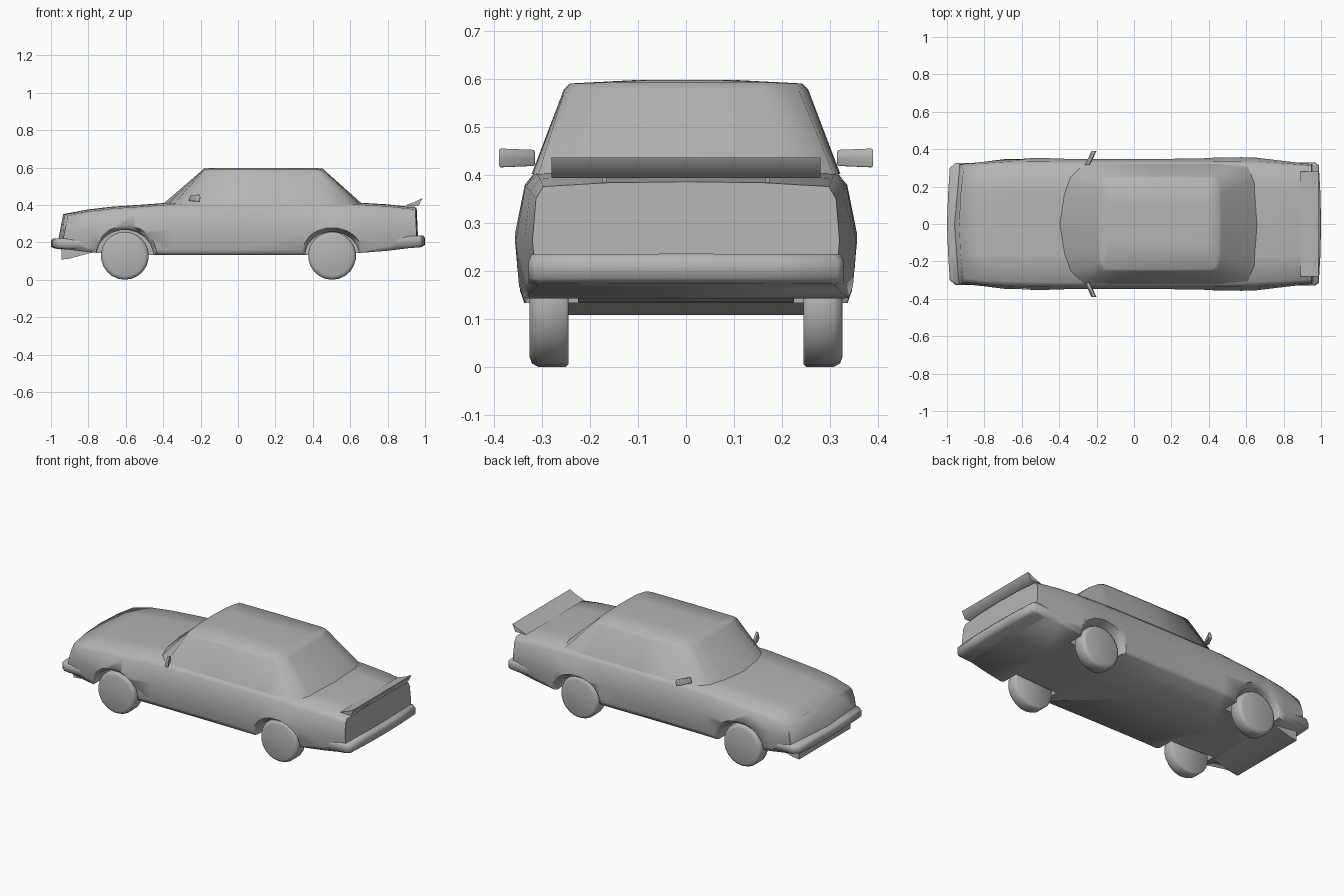
import bpy, bmesh, math

if "Cube" in bpy.data.objects:
    bpy.data.objects.remove(bpy.data.objects["Cube"])

# One mid-grey paint for the whole car
paint = bpy.data.materials.new("grey_paint")
paint.diffuse_color = (.46, .46, .46, 1)
paint.use_nodes = True
paint.node_tree.nodes["Principled BSDF"].inputs["Base Color"].default_value = paint.diffuse_color


def finish(name, bm, angle=30):
    bmesh.ops.recalc_face_normals(bm, faces=bm.faces)
    me = bpy.data.meshes.new(name)
    bm.to_mesh(me)
    bm.free()
    me.materials.append(paint)
    ob = bpy.data.objects.new(name, me)
    bpy.context.collection.objects.link(ob)
    shade(ob, angle)
    return ob


def shade(ob, angle=30):
    bpy.ops.object.select_all(action='DESELECT')
    ob.select_set(True)
    bpy.context.view_layer.objects.active = ob
    bpy.ops.object.shade_smooth_by_angle(angle=math.radians(angle))


def loft(name, halves, angle=30):
    """Skin half rings (first and last point on y=0) mirrored across y, capped."""
    bm = bmesh.new()
    rings = []
    for half in halves:
        full = list(half) + [(x, -y, z) for x, y, z in reversed(half[1:-1])]
        rings.append([bm.verts.new(p) for p in full])
    n, h = len(rings[0]), len(halves[0])
    for a, b in zip(rings, rings[1:]):
        for i in range(n):
            j = (i + 1) % n
            bm.faces.new((a[i], a[j], b[j], b[i]))
    for r in (rings[0], rings[-1]):
        bm.faces.new(r[:h])
        bm.faces.new(r[h - 1:] + [r[0]])
    return finish(name, bm, angle)


def prism(name, profile, y0, y1, bevel=0.0, angle=30):
    """Extrude an xz profile from y0 to y1."""
    bm = bmesh.new()
    a = [bm.verts.new((x, y0, z)) for x, z in profile]
    b = [bm.verts.new((x, y1, z)) for x, z in profile]
    n = len(a)
    for i in range(n):
        j = (i + 1) % n
        bm.faces.new((a[i], a[j], b[j], b[i]))
    bm.faces.new(a)
    bm.faces.new(b)
    if bevel:
        bmesh.ops.bevel(bm, geom=bm.edges[:], offset=bevel, segments=2,
                        affect='EDGES', profile=0.5)
    return finish(name, bm, angle)


def disc(name, x, z, rings, sides, squash=1.0):
    """Lathe (radius, y) steps about a y axis."""
    bm = bmesh.new()
    loops = []
    for r, y in rings:
        loops.append([bm.verts.new((x + r * math.cos(t), y, z + squash * r * math.sin(t)))
                      for t in (2 * math.pi * (k + 0.5) / sides for k in range(sides))])
    for a, b in zip(loops, loops[1:]):
        for i in range(sides):
            j = (i + 1) % sides
            bm.faces.new((a[i], a[j], b[j], b[i]))
    bm.faces.new(loops[0])
    bm.faces.new(loops[-1])
    return finish(name, bm, 50)


# Lower body: x, floor z, widest, shoulder, deck half width, deck z
stations = [
    (-0.970, .165, .320, .310, .290, .345),
    (-0.800, .148, .333, .325, .300, .370),
    (-0.680, .138, .348, .333, .305, .384),
    (-0.550, .133, .355, .336, .310, .393),
    (-0.350, .133, .348, .335, .313, .407),
    (0.000, .133, .347, .335, .315, .410),
    (0.350, .133, .350, .335, .315, .410),
    (0.500, .136, .359, .336, .313, .410),
    (0.650, .143, .355, .335, .310, .406),
    (0.800, .155, .337, .325, .305, .397),
    (0.965, .175, .320, .313, .298, .380)]
sections = []
for i, (x, zb, w, ws, wt, zt) in enumerate(stations):
    pts = [(0, zb), (w * .96, zb), (w * .985, zb + .025), (w, .265),
           (ws, zt - .03), (wt, zt - .004), (wt * .55, zt + .004), (0, zt + .006)]
    bow, lean = (0.03, 0.035) if i == 0 else (-0.008, -0.008) if i == 10 else (0, 0)
    sections.append([(x + bow * (y / w) ** 2 + lean * max(0, (z - .2) / .15), y, z)
                     for y, z in pts])
body = loft("car_body", sections, 75)

# Wheel arches with a flared lip, cut into both sides
for ax, az, rx, sq in ((-.605, .13, .152, .90), (.503, .13, .145, .87)):
    for s in (1, -1):
        cut = disc("arch_cutter", ax, az, [(rx, s * .225), (rx, s * .325),
                   (rx + .026, s * .352), (rx + .03, s * .42)], 20, sq)
        mod = body.modifiers.new("arch", 'BOOLEAN')
        mod.operation, mod.object, mod.solver = 'DIFFERENCE', cut, 'EXACT'
        bpy.context.view_layer.objects.active = body
        bpy.ops.object.modifier_apply(modifier=mod.name)
        bpy.data.objects.remove(cut)
shade(body, 75)

# Cabin: sloping glass and a softly crowned roof, all smoothly blended
base = [(-.405, 0), (-.38, .16), (-.345, .25), (-.27, .318), (.10, .322), (.45, .320),
        (.61, .308), (.65, .22), (.668, 0)]
eave = [(-.200, 0), (-.196, .12), (-.19, .20), (-.172, .252), (.10, .255), (.42, .253),
        (.452, .235), (.466, .16), (.470, 0)]
loft("cabin", [
    [(x, y, .402) for x, y in base],
    [(x, y, .578) for x, y in eave],
    [(.14 + (x - .14) * .95, y * .95, .591 + .003 * (y < .19)) for x, y in eave],
    [(.14 + (x - .14) * .8, y * .42, .598) for x, y in eave]], 80)


# Bumpers: wrap-round bars
def bumper(name, plan, levels):
    """levels: (y scale, x inset, z at the inner end, z at the outer end)."""
    x0, x1 = plan[0][0], plan[-1][0]
    out = math.copysign(1, x0 - x1)
    loft(name, [[(x + out * dx, y * sy, za + (zb - za) * (x - x0) / (x1 - x0))
                 for x, y in plan] for sy, dx, za, zb in levels], 75)


bumper("front_bumper",
       [(-.80, 0), (-.80, .325), (-.955, .325), (-.985, .30), (-.994, .16), (-1.0, 0)],
       [(.97, .02, .165, .166), (1, 0, .168, .176), (1, 0, .205, .210), (.98, .01, .216, .221)])
bumper("rear_bumper",
       [(.80, 0), (.80, .328), (.97, .328), (.988, .315), (.997, .16), (1.0, 0)],
       [(.95, .02, .158, .174), (1, 0, .172, .186), (1, 0, .215, .222), (.98, .01, .23, .236)])

# Chin spoiler under the nose
prism("chin_spoiler", [(-.945, .108), (-.905, .112), (-.77, .148), (-.77, .18), (-.945, .18)],
      -.25, .25)

# Boot lid wing on two small struts
prism("rear_wing", [(.89, .396), (.965, .394), (.986, .437), (.95, .418)], -.28, .28, angle=70)
for s in (1, -1):
    prism("wing_strut", [(.915, .37), (.94, .37), (.945, .40), (.92, .40)],
          s * .17 - .004, s * .17 + .004)

# Wheels
for wx in (-.605, .503):
    for s in (1, -1):
        disc("wheel", wx, .128, [(.122, s * .245), (.128, s * .25), (.128, s * .308),
                                 (.121, s * .321), (.108, s * .326)], 22)

# Door mirrors, swept back towards the tip
for s in (1, -1):
    m = prism("door_mirror", [(-.262, .418), (-.212, .414), (-.206, .44), (-.216, .457),
                              (-.244, .456)], s * .315, s * .39, .004, 60)
    for v in m.data.vertices:
        t = (abs(v.co.y) - .315) / .075
        v.co.x = -.25 + .036 * t + (v.co.x + .234) * .5
        v.co.z = .437 + (v.co.z - .437) * (.75 + .3 * math.sin(math.pi * min(1, t * .85)))
